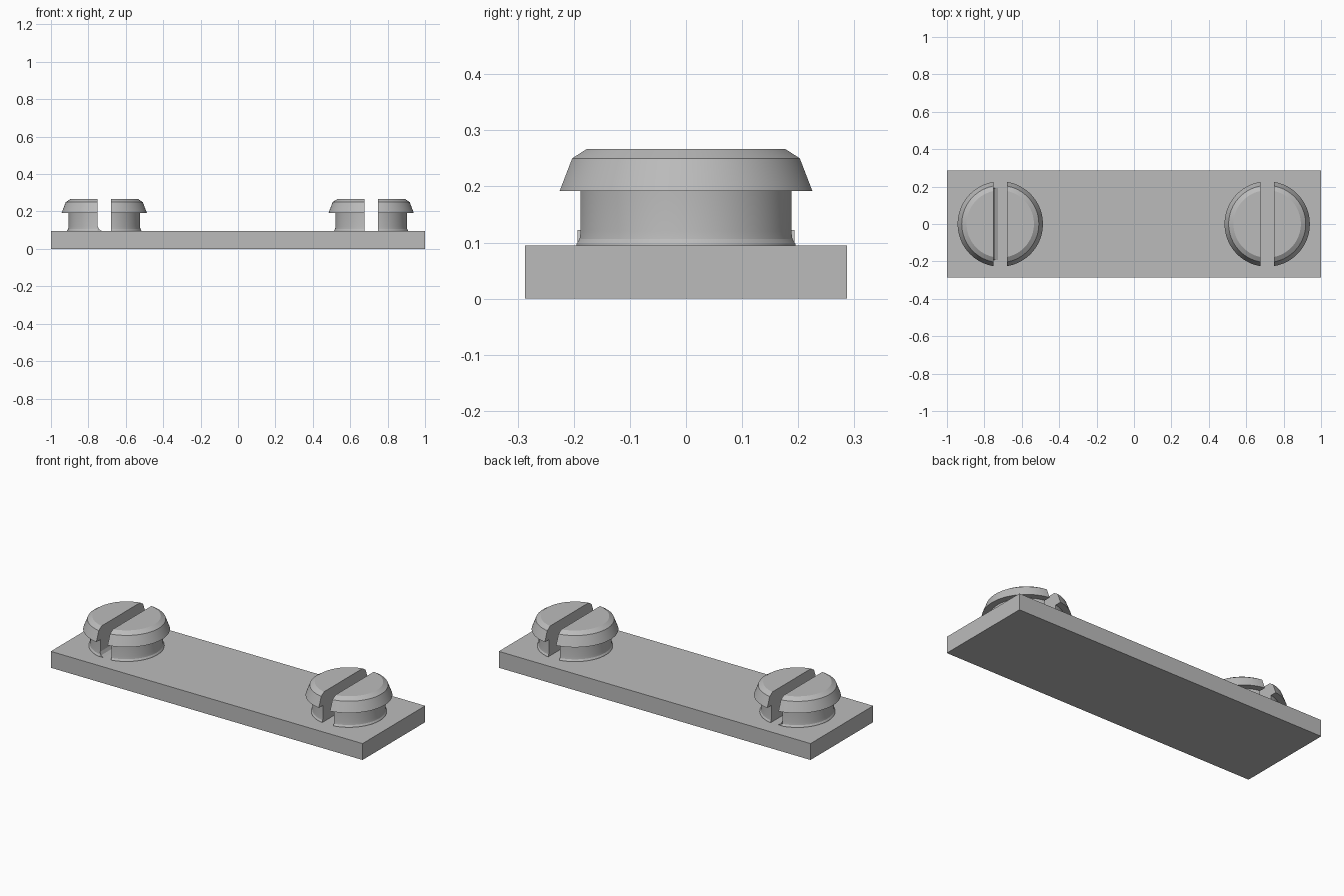
import bpy
import bmesh
from math import acos, sin, cos, radians

cube = bpy.data.objects.get("Cube")
if cube:
    bpy.data.objects.remove(cube, do_unlink=True)

grey = bpy.data.materials.new("light_grey")
grey.use_nodes = True
colour = (0.5, 0.5, 0.5, 1)
grey.diffuse_color = colour
grey.node_tree.nodes["Principled BSDF"].inputs["Base Color"].default_value = colour

PLATE_TOP = 0.095
SLOT = 0.036        # half the slot width
STEPS = 40          # segments around each half pin
# radius and height, from the foot to the top of the head
PROFILE = [(0.199, PLATE_TOP - 0.005), (0.198, 0.098), (0.193, 0.106), (0.191, 0.12),
           (0.191, 0.192), (0.228, 0.192), (0.206, 0.25), (0.18, 0.267)]


def finish(name, bm, smooth=False):
    bmesh.ops.recalc_face_normals(bm, faces=bm.faces[:])
    mesh = bpy.data.meshes.new(name)
    bm.to_mesh(mesh)
    bm.free()
    mesh.materials.append(grey)
    obj = bpy.data.objects.new(name, mesh)
    bpy.context.collection.objects.link(obj)
    if smooth:
        bpy.ops.object.select_all(action="DESELECT")
        obj.select_set(True)
        bpy.context.view_layer.objects.active = obj
        bpy.ops.object.shade_smooth_by_angle(angle=radians(20))
    return obj


def half_pin(name, centre, side):
    """Turned pin cut flat at the slot wall, on one side of the slot."""
    bm = bmesh.new()
    rings = []
    for r, z in PROFILE:
        limit = acos(SLOT / r)
        angles = [limit * (2 * i / STEPS - 1) for i in range(STEPS + 1)]
        rings.append([bm.verts.new((centre + side * r * cos(a), r * sin(a), z))
                      for a in angles])
    for low, high in zip(rings, rings[1:]):
        for i in range(STEPS):
            bm.faces.new((low[i], low[i + 1], high[i + 1], high[i]))
        bm.faces.new((low[0], high[0], high[-1], low[-1]))   # slot wall
    bm.faces.new(rings[0])
    bm.faces.new(rings[-1])
    finish(name, bm, smooth=True)


# Base plate
bm = bmesh.new()
bmesh.ops.create_cube(bm, size=1)
bmesh.ops.scale(bm, vec=(2, 0.574, PLATE_TOP), verts=bm.verts)
bmesh.ops.translate(bm, vec=(0, 0, PLATE_TOP / 2), verts=bm.verts)
finish("base_plate", bm)

# Two split snap pins
for label, x in (("right", -0.715), ("left", 0.712)):
    half_pin(label + "_pin_outer_half", x, 1 if x > 0 else -1)
    half_pin(label + "_pin_inner_half", x, -1 if x > 0 else 1)

# Sloped fillet at the foot of one slot wall
bm = bmesh.new()
wall = -0.715 - SLOT
ends = [[bm.verts.new((wall + dx, y, z)) for dx, z in
         ((0, PLATE_TOP), (0.024, PLATE_TOP), (0.008, 0.105), (0, 0.122))]
        for y in (-0.193, 0.193)]
for i in range(4):
    j = (i + 1) % 4
    bm.faces.new((ends[0][i], ends[0][j], ends[1][j], ends[1][i]))
for end in ends:
    bm.faces.new(end)
finish("slot_fillet", bm)
